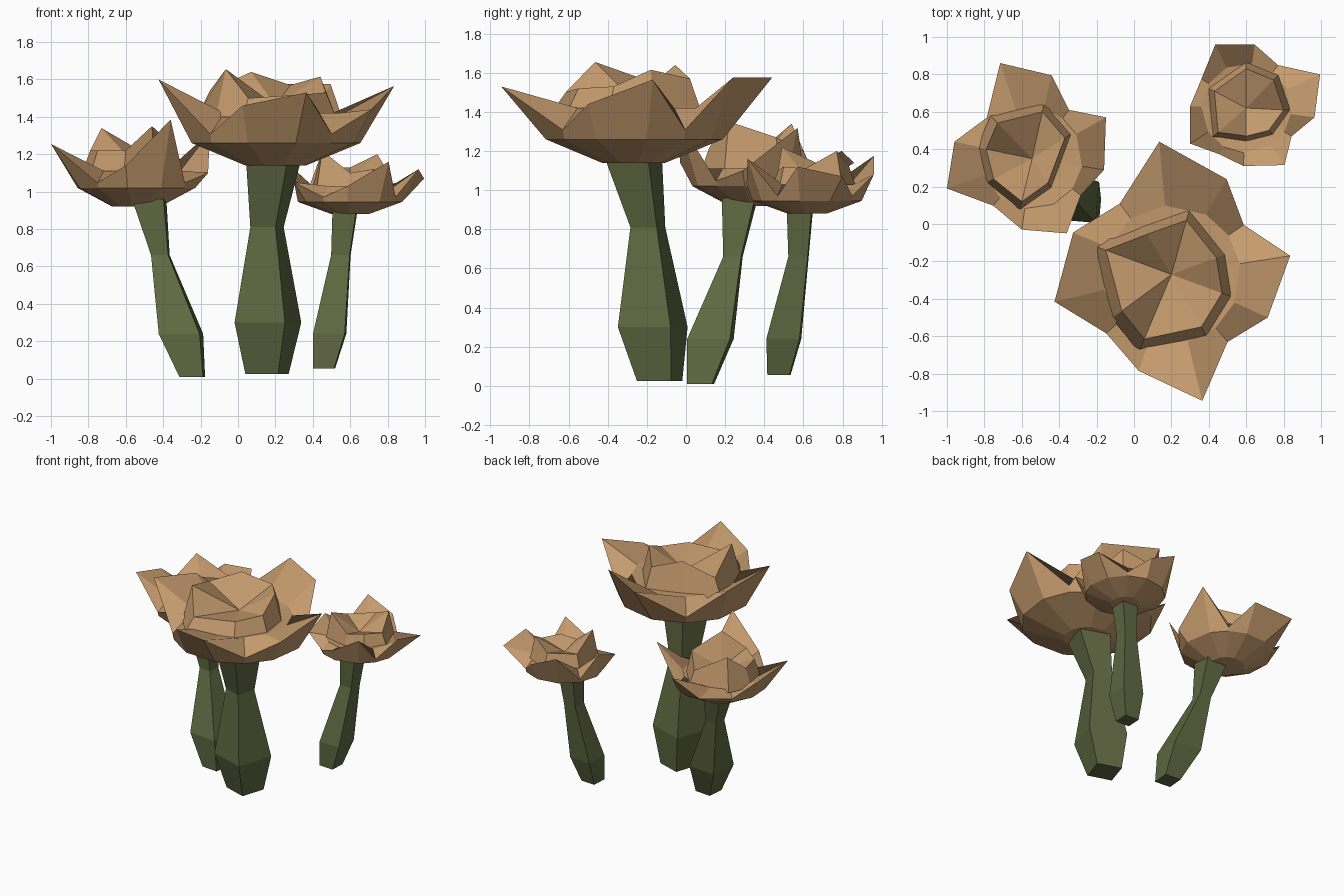
import bpy, bmesh, math
from mathutils import Vector

if "Cube" in bpy.data.objects:
    bpy.data.objects.remove(bpy.data.objects["Cube"])


def material(name, rgb):
    m = bpy.data.materials.new(name)
    m.diffuse_color = (*rgb, 1)
    m.use_nodes = True
    m.node_tree.nodes["Principled BSDF"].inputs["Base Color"].default_value = m.diffuse_color
    return m


TAN = material("tan petal", (0.56, 0.33, 0.155))
GREEN = material("moss green stem", (0.115, 0.137, 0.052))


def loft(name, rings, mat, tip=None):
    """Join equal-sized rings with quads; cap the start, and the end (flat or to a tip)."""
    bm = bmesh.new()
    loops = [[bm.verts.new(p) for p in r] for r in rings]
    n = len(rings[0])
    for a, b in zip(loops, loops[1:]):
        for i in range(n):
            j = (i + 1) % n
            bm.faces.new((a[i], a[j], b[j], b[i]))
    bm.faces.new(loops[0][::-1])
    if tip is None:
        bm.faces.new(loops[-1])
    else:
        c = bm.verts.new(tip)
        for i in range(n):
            bm.faces.new((loops[-1][i], loops[-1][(i + 1) % n], c))
    bmesh.ops.recalc_face_normals(bm, faces=bm.faces)
    me = bpy.data.meshes.new(name)
    bm.to_mesh(me)
    bm.free()
    me.materials.append(mat)
    ob = bpy.data.objects.new(name, me)
    bpy.context.collection.objects.link(ob)
    return ob


def stem(name, path, turn):
    """Bent four-sided stem; path holds x, y, z, radius."""
    rings = []
    for x, y, z, r in path:
        angs = [math.radians(turn + 90 * k) for k in range(4)]
        rings.append([(x + r * math.cos(a), y + r * math.sin(a), z) for a in angs])
    loft(name, rings, GREEN)


def polar(c, a, r, z):
    return Vector((c[0] + r * math.cos(a), c[1] + r * math.sin(a), z))


def bloom(name, c, base, mid, fold, tips, rim, floor_z):
    """Bowl of four two-pointed petals, with a faceted cup inside.
    base, mid and fold are (radius, height)."""
    def angle(p):
        return math.atan2(p[1] - c[1], p[0] - c[0])
    edge = []
    for i in range(0, 8, 2):
        p, q, nxt = tips[i], tips[i + 1], tips[(i + 2) % 8]
        a, b = angle(q), angle(nxt)
        gap = (b - a + math.pi) % (2 * math.pi) - math.pi
        valley = polar(c, a + gap / 2, mid[0] * 1.02, mid[1] + 0.3 * (fold[1] - mid[1]))
        edge += [Vector(p), Vector(q), valley]
    angs = [angle(p) for p in edge]
    rings = [[polar(c, a, *base) for a in angs],
             [polar(c, a, *mid) for a in angs],
             edge,
             [polar(c, a, *fold) for a in angs]]
    loft(name + "_outer_petals", rings, TAN, (c[0], c[1], floor_z - 0.06))
    # inner cup: walls lean in towards an uneven rim, then dip to the middle
    foot = [(c[0] + 1.2 * (p[0] - c[0]), c[1] + 1.2 * (p[1] - c[1]), fold[1] - 0.02)
            for p in rim]
    loft(name + "_inner_cup", [foot, rim], TAN, (c[0], c[1], floor_z))


# large flower
stem("large_stem", [(.155, -.135, .025, .13), (.16, -.17, .30, .2),
                    (.155, -.195, .81, .10), (.19, -.27, 1.17, .165)], -63)
bloom("large_flower", (.2, -.27), (.165, 1.14), (.46, 1.26), (.37, 1.42),
      [(.495, .24, 1.575), (.135, .44, 1.575), (-.325, -.045, 1.52), (-.425, -.415, 1.60),
       (.025, -.785, 1.46), (.365, -.945, 1.53), (.715, -.5, 1.44), (.835, -.17, 1.565)],
      [(.44, -.18, 1.615), (.28, .02, 1.57), (.07, -.055, 1.64), (-.15, -.14, 1.54),
       (-.065, -.465, 1.655), (.055, -.615, 1.5), (.36, -.55, 1.52), (.47, -.37, 1.53)], 1.46)

# left flower
stem("left_stem", [(-.245, .075, .01, .09), (-.305, .125, .24, .155),
                   (-.415, .24, .66, .065), (-.475, .275, .96, .12)], -50)
bloom("left_flower", (-.545, .35), (.13, .92), (.32, 1.02), (.27, 1.11),
      [(-.44, .795, 1.2), (-.715, .86, 1.14), (-.96, .44, 1.2), (-1, .19, 1.255),
       (-.6, -.03, 1.14), (-.36, -.05, 1.385), (-.16, .29, 1.10), (-.15, .57, 1.318)],
      [(-.37, .46, 1.27), (-.49, .6, 1.2), (-.73, .54, 1.34), (-.79, .4, 1.22),
       (-.75, .24, 1.22), (-.6, .12, 1.22), (-.46, .22, 1.35)], 1.14)

# right flower
stem("right_stem", [(.46, .475, .055, .08), (.49, .5, .24, .12),
                    (.55, .575, .66, .07), (.572, .582, .90, .09)], -48)
bloom("right_flower", (.6, .62), (.1, .88), (.28, .945), (.24, 1.03),
      [(.645, .96, 1.08), (.435, .96, 1.175), (.30, .63, 1.12), (.30, .43, 1.05),
       (.585, .31, 1.03), (.805, .315, 1.16), (.965, .57, 1.12), (.995, .8, 1.07)],
      [(.8, .61, 1.11), (.745, .77, 1.2), (.6, .83, 1.13), (.43, .71, 1.12),
       (.45, .49, 1.22), (.6, .47, 1.1), (.72, .5, 1.12)], 1.06)
